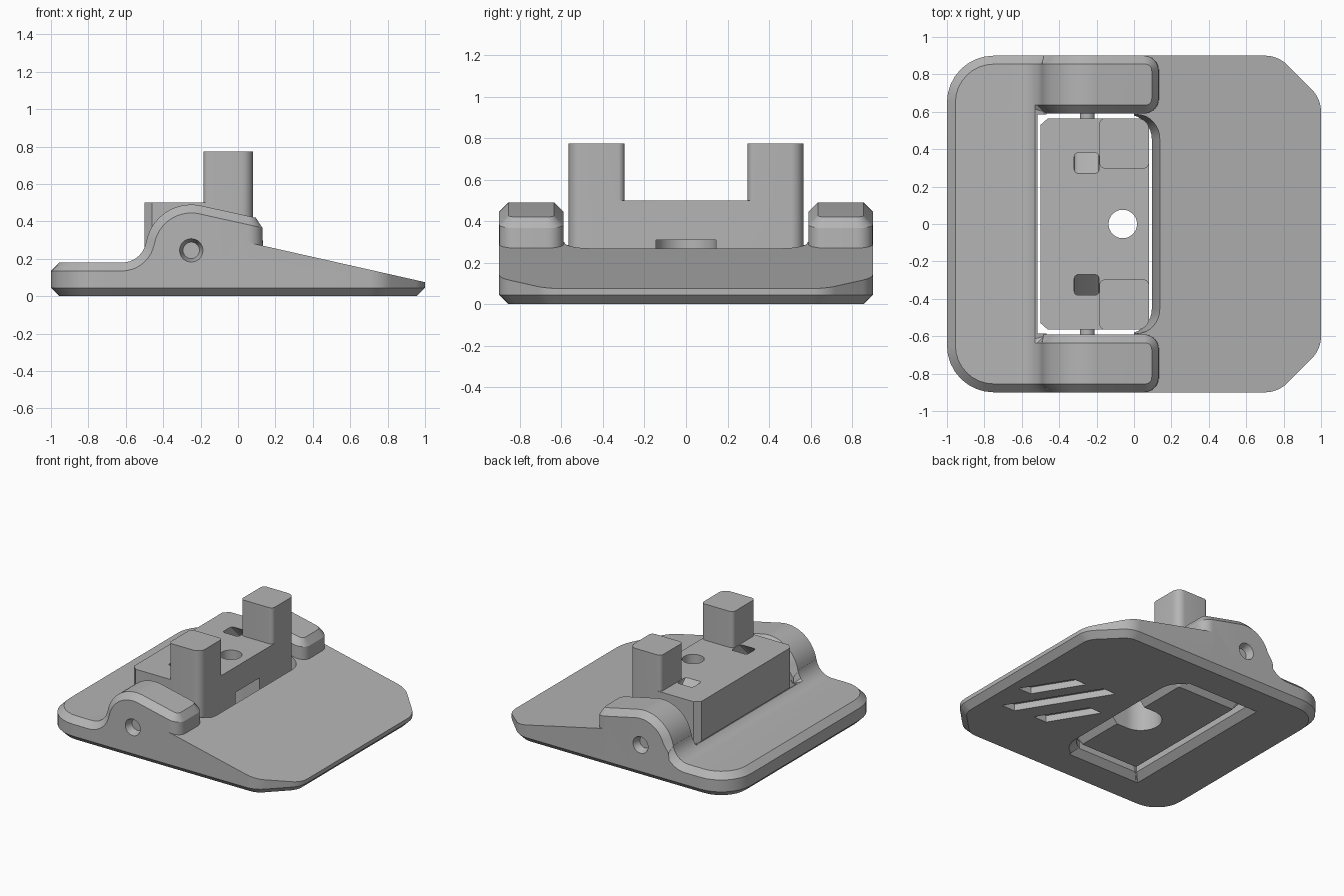
import bpy, bmesh
from math import pi, sin, cos, tan, atan2, radians
from mathutils import Vector, Matrix

if "Cube" in bpy.data.objects:
    bpy.data.objects.remove(bpy.data.objects["Cube"])

grey = bpy.data.materials.new("plain_grey")
grey.use_nodes = True
COLOUR = (0.46, 0.46, 0.46, 1)
grey.diffuse_color = COLOUR
grey.node_tree.nodes["Principled BSDF"].inputs["Base Color"].default_value = COLOUR

CH = 0.045  # common chamfer size


def fillet(corners, steps=8):
    """Round the corners (x, y, radius) of a counter-clockwise polygon."""
    out = []
    for i, (x, y, r) in enumerate(corners):
        p = Vector((x, y))
        if r == 0:
            out.append(p)
            continue
        a = (Vector(corners[i - 1][:2]) - p).normalized()
        b = (Vector(corners[(i + 1) % len(corners)][:2]) - p).normalized()
        half = a.angle(b) / 2
        centre = p + (a + b).normalized() * (r / sin(half))
        start = p + a * (r / tan(half)) - centre
        end = p + b * (r / tan(half)) - centre
        sweep = start.angle_signed(end)
        for k in range(steps + 1):
            out.append(centre + Matrix.Rotation(-sweep * k / steps, 2) @ start)
    return out


def inset(points, d):
    """Mitred inward offset of a counter-clockwise polygon."""
    out = []
    for i, p in enumerate(points):
        a = (p - points[i - 1]).normalized()
        b = (points[(i + 1) % len(points)] - p).normalized()
        na, nb = Vector((-a.y, a.x)), Vector((-b.y, b.x))
        out.append(p + (na + nb) * (d / (1 + na.dot(nb))))
    return out


def loft(rings):
    """Closed solid through stacked rings of (points, z)."""
    bm = bmesh.new()
    loops = [[bm.verts.new((p.x, p.y, z)) for p in pts] for pts, z in rings]
    n = len(loops[0])
    for low, high in zip(loops, loops[1:]):
        for i in range(n):
            j = (i + 1) % n
            bm.faces.new((low[i], low[j], high[j], high[i]))
    bm.faces.new(loops[0][::-1])
    bm.faces.new(loops[-1])
    return bm


def add(name, bm):
    bmesh.ops.recalc_face_normals(bm, faces=bm.faces[:])
    mesh = bpy.data.meshes.new(name)
    bm.to_mesh(mesh)
    bm.free()
    mesh.materials.append(grey)
    obj = bpy.data.objects.new(name, mesh)
    bpy.context.collection.objects.link(obj)
    return obj


def cylinder(name, r1, r2, depth, matrix):
    bm = bmesh.new()
    bmesh.ops.create_cone(bm, cap_ends=True, segments=48, radius1=r1,
                          radius2=r2, depth=depth, matrix=matrix)
    return add(name, bm)


def combine(target, tool, operation="DIFFERENCE"):
    mod = target.modifiers.new("cut", "BOOLEAN")
    mod.operation, mod.object, mod.solver = operation, tool, "EXACT"
    bpy.context.view_layer.objects.active = target
    bpy.ops.object.modifier_apply(modifier=mod.name)
    bpy.data.objects.remove(tool)


# Arm height profile: flat plate, hollow curve, round hump, sloping nose
profile = [(-0.62 + 0.13 * sin(t), 0.31 - 0.13 * cos(t))
           for t in (radians(80) * k / 9 for k in range(10))]
profile += [(-0.25 - 0.245 * cos(t), 0.245 + 0.245 * sin(t))
            for t in (radians(10 + 92.4 * k / 14) for k in range(15))]
profile = [(-2, 0.18)] + profile + [(0.5, 0.33)]


def height(x):
    """Height and upward normal of the arm profile at x."""
    for (x0, z0), (x1, z1) in zip(profile, profile[1:]):
        if x <= x1:
            return (z0 + (z1 - z0) * (x - x0) / (x1 - x0),
                    Vector((z0 - z1, 0, x1 - x0)).normalized())


# U-shaped plate with two arms
u_plan = fillet([(-1, -0.9, 0.25), (0.14, -0.9, 0.08), (0.14, -0.59, 0.08),
                 (-0.505, -0.59, 0), (-0.505, 0.59, 0), (0.14, 0.59, 0.08),
                 (0.14, 0.9, 0.08), (-1, 0.9, 0.25)])
u_small = inset(u_plan, CH)
bm = loft([(u_small, 0), (u_plan, CH), (u_plan, 1), (u_small, 2)])
for x, z in profile[1:-1]:
    bmesh.ops.bisect_plane(bm, geom=bm.verts[:] + bm.edges[:] + bm.faces[:],
                           plane_co=(x, 0, 0), plane_no=(1, 0, 0))
for v in bm.verts:
    if v.co.z > 0.9:
        z, normal = height(v.co.x)
        chamfered = v.co.z < 1.5
        v.co.z = z
        if chamfered:
            v.co -= normal * CH
body = add("base_body", bm)

# Sloping wedge plate
w_plan = fillet([(0, -0.9, 0), (0.77, -0.9, 0.17), (1, -0.67, 0.17),
                 (1, 0.67, 0.17), (0.77, 0.9, 0.17), (0, 0.9, 0)])
bm = loft([(inset(w_plan, CH), 0), (w_plan, CH), (w_plan, 1)])
for v in bm.verts:
    if v.co.z > 0.9:
        v.co.z = 0.30 - 0.225 * v.co.x
combine(body, add("wedge", bm), "UNION")


# Pocket through the base, flared toward the wedge
def pocket(xmax, grow=0):
    return inset(fillet([(-0.515, -0.585, 0), (xmax, -0.585, 0.13),
                         (xmax, 0.585, 0.13), (-0.515, 0.585, 0)]), -grow)


combine(body, add("pocket_cutter", loft([
    (pocket(0.095, 0.06), -0.01), (pocket(0.095), CH), (pocket(0.095), 0.14),
    (pocket(0.145), 0.29), (pocket(0.18), 0.4)])))

# Slanted grooves in the underside
for x, y, half in ((0.73, 0, 0.17), (0.58, -0.11, 0.31), (0.40, -0.23, 0.17)):
    lean = 0.62 * half
    plan = [Vector(p) for p in ((x + lean - 0.055, y - half), (x + lean + 0.055, y - half),
                                (x - lean + 0.055, y + half), (x - lean - 0.055, y + half))]
    combine(body, add("groove_cutter", loft([(plan, -0.05), (plan, 0.05)])))

# Tapered pin holes in the arms
for side in (-1, 1):
    place = Matrix.Translation((-0.25, side * 0.875, 0.245)) @ Matrix.Rotation(-side * pi / 2, 4, "X")
    combine(body, cylinder("pin_hole_cutter", 0.044, 0.064, 0.06, place))

# Pivoting block
b_plan = fillet([(-0.5, -0.53, 0), (-0.46, -0.565, 0), (0.08, -0.565, 0.06),
                 (0.08, 0.565, 0.06), (-0.46, 0.565, 0), (-0.5, 0.53, 0)])
block = add("pivot_block", loft([(inset(b_plan, 0.05), 0.03), (b_plan, 0.09), (b_plan, 0.5)]))

# Two upright posts
for y0, y1, r0, r1 in ((-0.565, -0.297, 0.06, 0.03), (0.297, 0.565, 0.03, 0.06)):
    t_plan = fillet([(-0.185, y0, 0.03), (0.08, y0, r0), (0.08, y1, r1), (-0.185, y1, 0.03)])
    combine(block, add("post", loft([(t_plan, 0.4), (t_plan, 0.773)])), "UNION")

# Bolt hole with an open-sided slot below it
combine(block, cylinder("bolt_cutter", 0.076, 0.076, 2, Matrix.Translation((-0.06, 0, 0.5))))
arc = [Vector((-0.06 + 0.145 * cos(t), 0.145 * sin(t)))
       for t in (pi / 2 + pi * k / 24 for k in range(25))]
slot = arc + [Vector((0.2, -0.145)), Vector((0.2, 0.145))]
combine(block, add("slot_cutter", loft([(slot, -0.1), (slot, 0.308)])))

# Slanted tunnels beside the posts
for side in (-1, 1):
    mouth = fillet([(-0.32, -0.055, 0.02), (-0.187, -0.055, 0.02),
                    (-0.187, 0.055, 0.02), (-0.32, 0.055, 0.02)], 3)
    rings = [([p + Vector((0, side * (0.325 + 0.5 - z))) for p in mouth], z) for z in (0.35, 0.52)]
    combine(block, add("tunnel_cutter", loft(rings)))

# Hinge pin
pin = cylinder("hinge_pin", 0.04, 0.04, 1.68,
               Matrix.Translation((-0.25, 0, 0.245)) @ Matrix.Rotation(pi / 2, 4, "X"))

for obj in (body, block, pin):
    bpy.ops.object.select_all(action="DESELECT")
    obj.select_set(True)
    bpy.context.view_layer.objects.active = obj
    bpy.ops.object.shade_smooth_by_angle(angle=radians(25))
